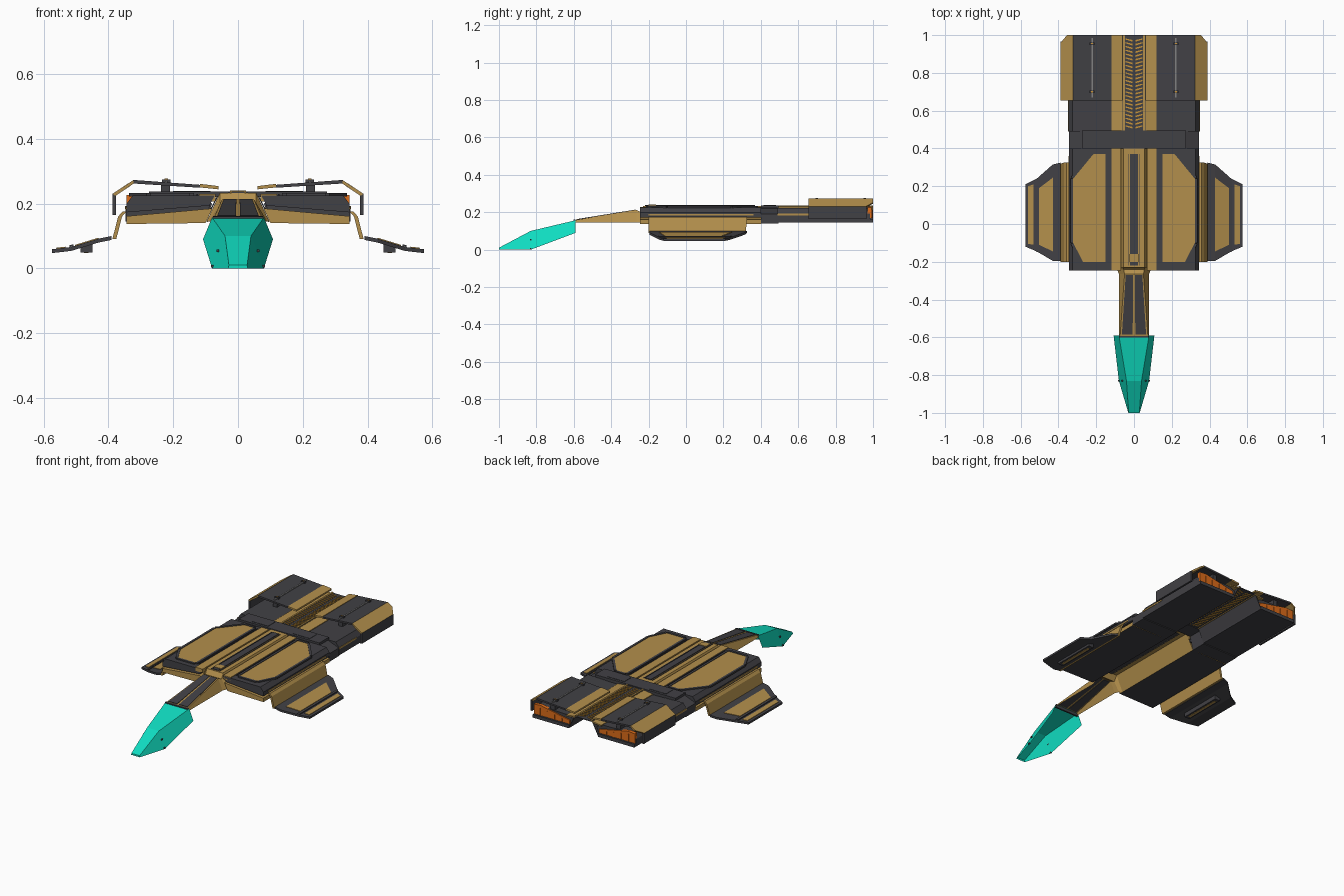
import bpy, bmesh, math

if "Cube" in bpy.data.objects:
    bpy.data.objects.remove(bpy.data.objects["Cube"])


def material(name, rgb):
    m = bpy.data.materials.new(name)
    m.diffuse_color = (*rgb, 1)
    m.use_nodes = True
    m.node_tree.nodes["Principled BSDF"].inputs["Base Color"].default_value = m.diffuse_color
    return m


GOLD = material("gold", (0.45, 0.275, 0.072))
DARK = material("charcoal", (0.053, 0.052, 0.059))
TEAL = material("teal", (0.005, 0.72, 0.53))
ORANGE = material("exhaust orange", (0.72, 0.15, 0.01))
AMBER = material("amber", (0.6, 0.3, 0.04))
STEEL = material("steel", (0.22, 0.22, 0.22))


def loft(name, rings, mat, mirror=False, closed=True, caps=(True, True), under=None):
    """Skin a list of equal-length point rings; optional second colour for undersides."""
    bm = bmesh.new()
    vs = [[bm.verts.new(p) for p in r] for r in rings]
    n = len(rings[0])
    for a, b in zip(vs, vs[1:]):
        for i in range(n if closed else n - 1):
            j = (i + 1) % n
            bm.faces.new((a[i], a[j], b[j], b[i]))
    if caps[0]:
        bm.faces.new(vs[0])
    if caps[1]:
        bm.faces.new(vs[-1])
    bmesh.ops.recalc_face_normals(bm, faces=bm.faces)
    bm.normal_update()
    if under:
        for f in bm.faces:
            f.material_index = int(f.normal.z < -0.5)
    me = bpy.data.meshes.new(name)
    bm.to_mesh(me)
    bm.free()
    me.materials.append(mat)
    if under:
        me.materials.append(under)
    ob = bpy.data.objects.new(name, me)
    bpy.context.collection.objects.link(ob)
    if mirror:
        ob.modifiers.new("mirror", 'MIRROR').use_mirror_merge = False
    return ob


def prism(name, sec, y0, y1, mat, mirror=True, under=None):
    """Extrude an x-z section along y."""
    return loft(name, [[(x, y, z) for x, z in sec] for y in (y0, y1)], mat, mirror, under=under)


def box(name, x0, x1, y0, y1, z0, z1, mat, mirror=True):
    return prism(name, [(x0, z0), (x1, z0), (x1, z1), (x0, z1)], y0, y1, mat, mirror)


def plate(name, outline, z0, z1, mat, mirror=True):
    """Extrude an x-y outline upwards."""
    return loft(name, [[(x, y, z) for x, y in outline] for z in (z0, z1)], mat, mirror)


def arch(y, xl, zl, xt, zt):
    return [(-xl, y, zl), (-xt, y, zt), (xt, y, zt), (xl, y, zl)]


# Faceted nose, hollow underneath
loft("nose", [arch(-1, .03, 0, .028, .01), arch(-.83, .08, 0, .04, .1),
              arch(-.59, .108, .09, .08, .157)], TEAL, closed=False, caps=(True, False))
for y, x, z in ((-.83, .062, .05), (-.83, .08, .002)):
    box("nose_bolt", x - .004, x + .004, y - .005, y + .005, z, z + .008, DARK)

# Neck with two dark canopy panels
loft("neck", [arch(-.6, .08, .145, .074, .157), arch(-.265, .08, .145, .05, .212),
              arch(-.24, .09, .145, .055, .2), arch(-.22, .098, .142, .056, .233)],
     GOLD, closed=False, caps=(True, False))
loft("canopy_panel", [[(a, y, z - .004), (b, y, z - .004), (b, y, z + .003), (a, y, z + .003)]
                      for y, a, b, z in ((-.585, .007, .064, .16), (-.27, .005, .044, .211))], DARK, True)
loft("neck_front_rim", [arch(-.602, .083, .14, .077, .16), arch(-.592, .083, .14, .077, .161)], DARK)

# Hollow fuselage spine
loft("fuselage", [arch(y, .1, .14, .056, .233) for y in (-.23, .4)], GOLD, closed=False, caps=(False, False))
box("spine_strip", -.02, .02, -.22, .37, .229, .238, DARK, False)
box("spine_rail", .026, .03, -.22, .37, .232, .236, DARK)
box("spine_housing", -.025, .025, -.2, -.16, .233, .241, GOLD, False)

# Lower wings: gold edges, dark undersides
prism("lower_wing", [(.079, .185), (.345, .161), (.345, .137), (.1, .14)], -.245, .4, GOLD, under=DARK)
# Upper wing armour blocks
prism("wing_armour", [(.345, .173), (.345, .198), (.325, .225), (.072, .225), (.088, .194)], -.245, .4, DARK)
plate("armour_inset", [(.15, -.2), (.27, -.2), (.322, -.1), (.322, .24), (.215, .37), (.15, .37)],
      .224, .229, GOLD)
box("armour_root_strip", .07, .12, -.245, .4, .206, .229, GOLD)
box("armour_groove", .124, .128, -.2, .37, .225, .23, DARK)
# Raised frame edges around the inset
edge = [(.322, -.1), (.322, .24), (.215, .37), (.15, .37), (.15, -.2), (.27, -.2), (.322, -.1)]
for (ax, ay), (bx, by) in zip(edge, edge[1:]):
    d = math.hypot(bx - ax, by - ay)
    nx, ny = (by - ay) / d * .014, -(bx - ax) / d * .014
    plate("armour_frame", [(ax, ay), (bx, by), (bx + nx, by + ny), (ax + nx, ay + ny)], .222, .232, DARK)
prism("armour_side_stripe", [(.345, .182), (.348, .182), (.348, .19), (.345, .19)], -.2, .36, GOLD)

# Hanging struts
loft("winglet_strut", [[(x, y0, z), (x, y1, z), (x + .012, y1, z), (x + .012, y0, z)]
                       for x, z, y0, y1 in ((.345, .175, -.2, .325), (.358, .16, -.2, .325),
                                            (.376, .09, -.2, .32))], GOLD, True)

# Outer winglets: dark blade with gold insets
PROFILE = [(.39, .1), (.43, .092), (.515, .066), (.575, .059)]


def blade_z(x):
    for (a, za), (b, zb) in zip(PROFILE, PROFILE[1:]):
        if x <= b:
            return za + (zb - za) * (x - a) / (b - a)
    return PROFILE[-1][1]


def blade(name, stations, lo, hi, mat):
    loft(name, [[(x, y0, blade_z(x) + lo), (x, y1, blade_z(x) + lo),
                 (x, y1, blade_z(x) + hi), (x, y0, blade_z(x) + hi)] for x, y0, y1 in stations], mat, True)


blade("winglet", [(.39, -.195, .325), (.43, -.195, .315), (.515, -.145, .24), (.575, -.12, .21)], -.012, 0, DARK)
blade("winglet_inset", [(.43, -.145, .245), (.503, -.11, .19)], 0, .003, GOLD)
blade("winglet_tip_inset", [(.532, -.11, .21), (.56, -.105, .2)], 0, .003, GOLD)
blade("winglet_ridge", [(.508, -.15, .245), (.52, -.145, .235)], 0, .006, DARK)
box("winglet_pod", .45, .486, -.09, .18, .049, .075, DARK)
box("pod_stripe", .461, .475, -.07, .16, .047, .05, GOLD)

# Cross band behind the wings
prism("cross_band", [(.1, .14), (.345, .14), (.345, .19), (.27, .22), (.08, .225)], .4, .495, DARK)
box("cross_band_cap", -.275, .275, .4, .495, .222, .237, DARK, False)
box("cross_band_block", .085, .2, .415, .48, .235, .239, DARK)

# Rear hull slabs
prism("rear_hull", [(.1, .145), (.347, .145), (.347, .19), (.325, .222), (.12, .218), (.08, .2)],
      .49, .985, DARK)
box("rear_keel", .1, .347, .985, 1, .145, .165, DARK)
prism("rear_side_stripe", [(.346, .183), (.349, .183), (.349, .193), (.346, .193)], .49, .66, GOLD)
loft("rear_flank", [[(.058, y, .23), (.12, y, .222), (.12, y, .214), (.058, y, .222)] for y in (.495, 1)],
     GOLD, True)
loft("rear_inner_wall", [[(.06, y, .225), (.1, y, .147), (.104, y, .147), (.064, y, .225)] for y in (.495, 1)],
     DARK, True)
box("rear_spine", -.06, .06, .495, 1, .226, .231, DARK, False)
box("rear_spine_rail", .048, .058, .495, 1, .23, .236, GOLD)
# Chevron grille along the rear spine
for i in range(24):
    y = .505 + i * .02
    plate("grille_slat", [(.008, y), (.046, y - .004 + .016), (.046, y + .018), (.008, y + .009)],
          .223, .235, AMBER)

# Exhausts
prism("exhaust", [(.1, .167), (.345, .167), (.345, .226), (.3, .23), (.1, .19)], .97, .992, ORANGE)
for i in range(4):
    x = .15 + i * .05
    box("exhaust_vane", x, x + .004, .992, .996, .168, .19 + i * .008, ORANGE)

# Engine cowlings: inner gold strip, dark roof, gold shoulder, dark side wall
prism("cowl_inner", [(.06, .244), (.118, .25), (.118, .261), (.06, .254)], .655, 1, GOLD)
prism("cowl_roof", [(.118, .249), (.322, .262), (.322, .273), (.118, .258)], .655, 1, DARK)
loft("cowl_shoulder", [[(.322, y, .262), (.322, y, .273), (x, y, z), (x - .01, y, z - .006)]
                       for y, x, z in ((.655, .388, .23), (.96, .388, .23), (1, .355, .252))], GOLD, True)
loft("cowl_side", [[(.376, y, .165), (.388, y, .165), (.388, y, .23), (.376, y, .227)]
                   for y in (.655, .965)], DARK, True)
box("cowl_pylon", .21, .238, .68, .98, .218, .262, DARK)
box("cowl_rail", .217, .226, .67, .985, .264, .27, STEEL)
for y in (.7, .955):
    box("cowl_latch", .208, .235, y - .007, y + .007, .264, .275, DARK)
    box("latch_stud", .216, .227, y - .003, y + .003, .274, .277, AMBER)
